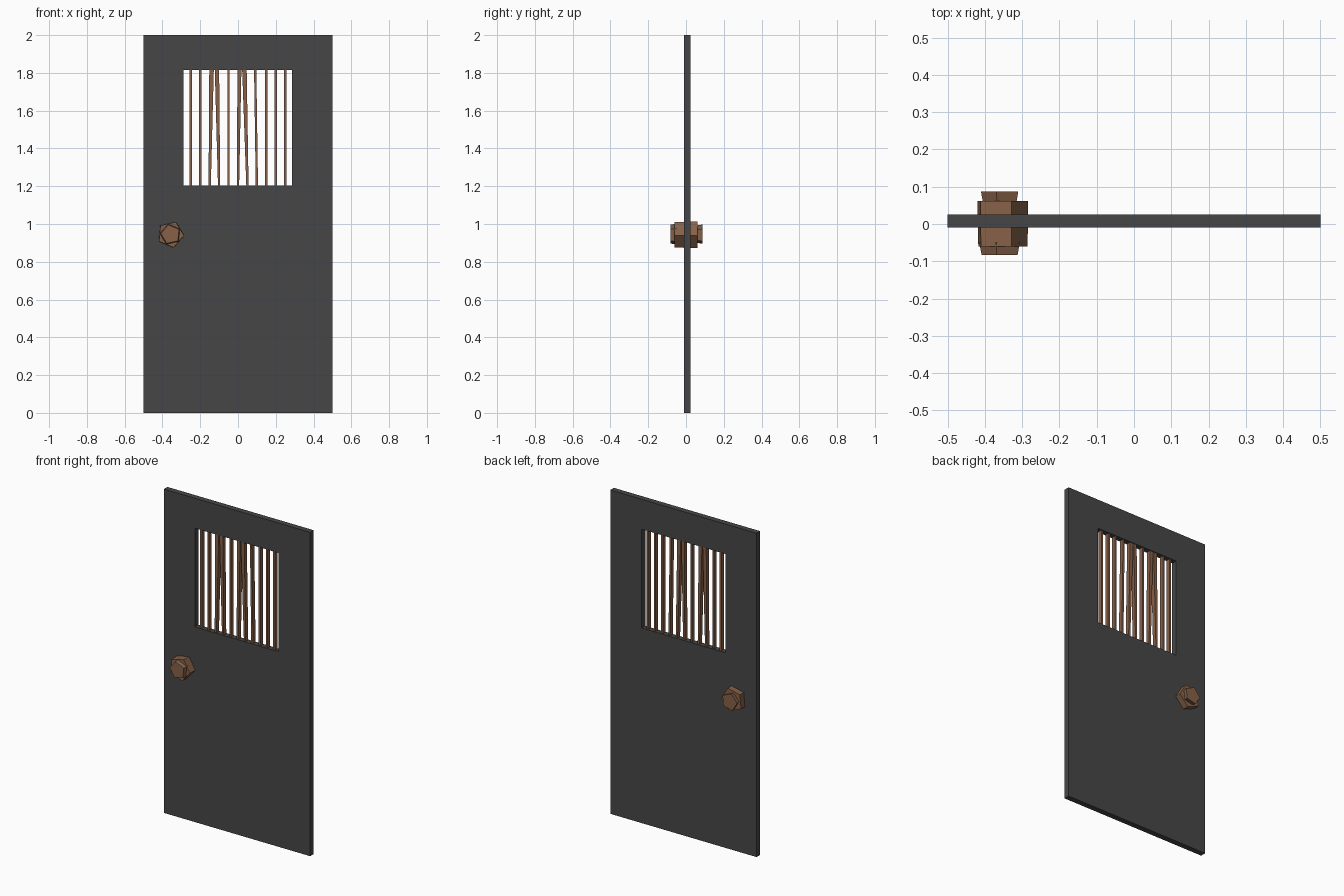
import bpy, bmesh, math

if "Cube" in bpy.data.objects:
    bpy.data.objects.remove(bpy.data.objects["Cube"])


def material(name, rgb):
    m = bpy.data.materials.new(name)
    m.diffuse_color = (*rgb, 1)
    m.use_nodes = True
    m.node_tree.nodes["Principled BSDF"].inputs["Base Color"].default_value = m.diffuse_color
    return m


GREY = material("dark grey", (0.062, 0.062, 0.062))
BROWN = material("brown", (0.24, 0.12, 0.066))


def finish(name, bm, mat):
    bmesh.ops.recalc_face_normals(bm, faces=bm.faces)
    me = bpy.data.meshes.new(name)
    bm.to_mesh(me)
    bm.free()
    me.materials.append(mat)
    ob = bpy.data.objects.new(name, me)
    bpy.context.collection.objects.link(ob)
    return ob


def loft(bm, rings):
    """Skin a list of equal-length rings and cap both ends."""
    vs = [[bm.verts.new(p) for p in r] for r in rings]
    n = len(vs[0])
    for a, b in zip(vs, vs[1:]):
        for i in range(n):
            j = (i + 1) % n
            bm.faces.new((a[i], a[j], b[j], b[i]))
    bm.faces.new(vs[0])
    bm.faces.new(vs[-1])


# Door slab with a rectangular window opening
Y0, Y1 = -0.01, 0.025
WIN = (-0.288, 0.285, 1.205, 1.815)


def rect(x0, x1, z0, z1, y):
    return [(x0, y, z0), (x1, y, z0), (x1, y, z1), (x0, y, z1)]


bm = bmesh.new()
loops = [[bm.verts.new(p) for p in rect(*box, y)]
         for box, y in (((-0.5, 0.5, 0, 2), Y0), ((-0.5, 0.5, 0, 2), Y1), (WIN, Y1), (WIN, Y0))]
for k in range(4):
    a, b = loops[k], loops[(k + 1) % 4]
    for i in range(4):
        j = (i + 1) % 4
        bm.faces.new((a[i], a[j], b[j], b[i]))
finish("door_slab", bm, GREY)

# Window bars: evenly spaced, a few flare or lean toward the top
TOP = {-3: (-0.152, -0.128), -2: (-0.123, -0.1), 0: (-0.003, 0.018),
       1: (0.022, 0.046), 2: (0.085, 0.097)}
for k in range(-5, 6):
    x = k * 0.05
    low = (x - 0.006, x + 0.006)
    high = TOP.get(k, low)
    bm = bmesh.new()
    loft(bm, [[(x0, -0.005, z), (x1, -0.005, z), (x1, 0.02, z), (x0, 0.02, z)]
              for (x0, x1), z in ((low, 1.2), (high, 1.82))])
    finish(f"window_bar_{k + 6}", bm, BROWN)


# Door knob: chunky pentagonal drum with a smaller turned pentagon on each end
def pentagon(y, r, deg, cx=-0.357, cz=0.945):
    return [(cx + r * math.cos(math.radians(deg + 72 * i)), y,
             cz + r * math.sin(math.radians(deg + 72 * i))) for i in range(5)]


bm = bmesh.new()
loft(bm, [pentagon(-0.06, 0.071, -5), pentagon(0.0, 0.073, -5), pentagon(0.062, 0.073, -5)])
finish("knob_body", bm, BROWN)
for name, ya, yb, ra, rb, deg in (("knob_front_cap", -0.083, -0.05, 0.052, 0.059, 31),
                                  ("knob_back_cap", 0.087, 0.05, 0.054, 0.047, 31)):
    bm = bmesh.new()
    loft(bm, [pentagon(ya, ra, deg), pentagon(yb, rb, deg)])
    finish(name, bm, BROWN)
